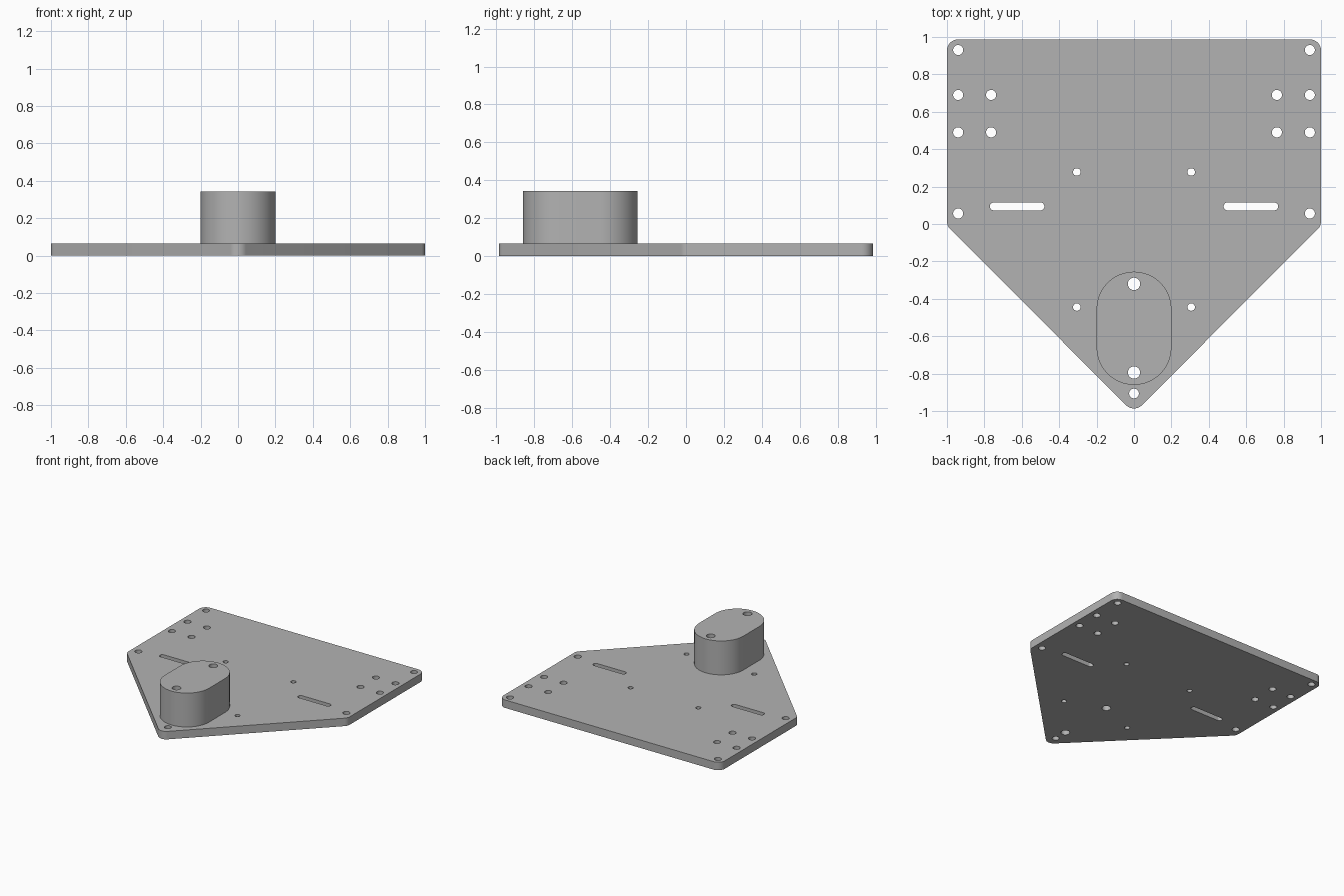
import bpy, bmesh
from math import atan2, cos, sin, pi, tau

if "Cube" in bpy.data.objects:
    bpy.data.objects.remove(bpy.data.objects["Cube"])

grey = bpy.data.materials.new("plain grey")
grey.use_nodes = True
colour = (0.45, 0.45, 0.45, 1)
grey.diffuse_color = colour
grey.node_tree.nodes["Principled BSDF"].inputs["Base Color"].default_value = colour


def rounded(centres, r, steps=48):
    """Outline around circles of radius r, centres given counter-clockwise."""
    n = len(centres)
    if n == 1:
        arcs = [(0, tau * (1 - 1 / steps))]
    else:
        normals = []
        for i, (x, y) in enumerate(centres):
            nx, ny = centres[(i + 1) % n]
            normals.append(atan2(ny - y, nx - x) - pi / 2)
        arcs = [(normals[i - 1], (normals[i] - normals[i - 1]) % tau) for i in range(n)]
    points = []
    for (x, y), (start, sweep) in zip(centres, arcs):
        k = max(4, round(steps * sweep / tau))
        for j in range(k + 1):
            a = start + sweep * j / k
            points.append((x + r * cos(a), y + r * sin(a)))
    return points


def slab(name, outlines, bottom, top):
    """Extrude the first outline, with the others as through holes."""
    curve = bpy.data.curves.new(name, "CURVE")
    curve.dimensions = "2D"
    curve.fill_mode = "BOTH"
    curve.extrude = (top - bottom) / 2
    for outline in outlines:
        spline = curve.splines.new("POLY")
        spline.points.add(len(outline) - 1)
        for p, (x, y) in zip(spline.points, outline):
            p.co = (x, y, 0, 1)
        spline.use_cyclic_u = True
    helper = bpy.data.objects.new(name + " profile", curve)
    mesh = bpy.data.meshes.new_from_object(helper)
    bpy.data.objects.remove(helper)

    bm = bmesh.new()
    bm.from_mesh(mesh)
    bmesh.ops.remove_doubles(bm, verts=bm.verts, dist=0.0001)
    bmesh.ops.recalc_face_normals(bm, faces=bm.faces)
    bmesh.ops.translate(bm, verts=bm.verts, vec=(0, 0, (top + bottom) / 2))
    bm.to_mesh(mesh)
    bm.free()
    mesh.materials.clear()
    mesh.materials.append(grey)
    obj = bpy.data.objects.new(name, mesh)
    bpy.context.collection.objects.link(obj)
    bpy.ops.object.select_all(action="DESELECT")
    obj.select_set(True)
    bpy.context.view_layer.objects.active = obj
    bpy.ops.object.shade_smooth_by_angle(angle=pi / 6)
    return obj


# Holes shared by the boss and the plate beneath it
boss_holes = [rounded([(0, y)], 0.033) for y in (-0.32, -0.794)]

# Mounting holes and slots, mirrored left and right
bolt_holes = [(0.94, 0.93), (0.94, 0.69), (0.94, 0.49), (0.94, 0.056),
              (0.764, 0.69), (0.764, 0.49)]
small_holes = [(0.306, 0.278), (0.306, -0.444)]
holes = [rounded([(0, -0.906)], 0.026)] + boss_holes
for side in (-1, 1):
    holes += [rounded([(side * x, y)], 0.027) for x, y in bolt_holes]
    holes += [rounded([(side * x, y)], 0.02) for x, y in small_holes]
    holes.append(rounded([(side * 0.5, 0.094), (side * 0.75, 0.094)], 0.021))

# Pointed base plate with rounded corners
corners = [(0.94, 0.927), (-0.94, 0.927), (-0.94, 0.015), (0, -0.926), (0.94, 0.015)]
slab("base_plate", [rounded(corners, 0.06, 64)] + holes, 0, 0.065)

# Raised oblong boss
boss = rounded([(0, -0.66), (0, -0.455)], 0.2, 96)
slab("raised_boss", [boss] + boss_holes, 0.065, 0.342)
